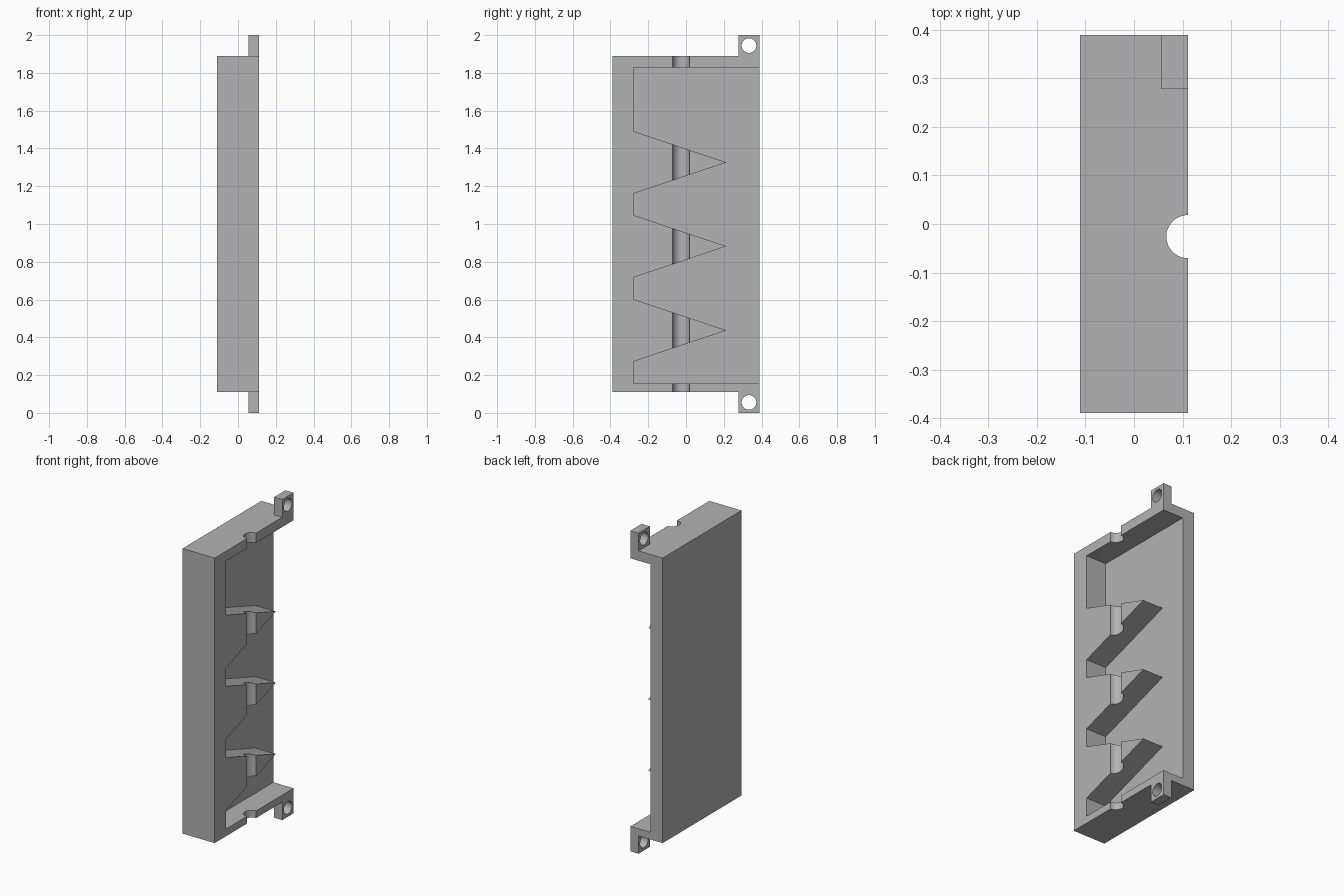
import bpy
import bmesh
from mathutils import Matrix, Vector

cube = bpy.data.objects.get("Cube")
if cube:
    bpy.data.objects.remove(cube, do_unlink=True)

# Overall measures
U = 1 / 18                      # base module
X, Y = 2 * U, 7 * U             # half depth and half width
BOTTOM, TOP = 2 * U, 34 * U     # body height range
FLOOR = -X + 1.5 * U            # cavity floor
INNER = -5 * U                  # inside of the front wall

grey = bpy.data.materials.new("plain grey")
grey.use_nodes = True
colour = (0.448, 0.448, 0.448, 1)
grey.diffuse_color = colour
grey.node_tree.nodes["Principled BSDF"].inputs["Base Color"].default_value = colour


def add_object(name, bm):
    bmesh.ops.recalc_face_normals(bm, faces=bm.faces)
    mesh = bpy.data.meshes.new(name)
    bm.to_mesh(mesh)
    bm.free()
    obj = bpy.data.objects.new(name, mesh)
    bpy.context.collection.objects.link(obj)
    mesh.materials.append(grey)
    return obj


def prism(name, outline, x0, x1):
    """Extrude a (y, z) outline along x."""
    bm = bmesh.new()
    face = bm.faces.new([bm.verts.new((x0, y, z)) for y, z in outline])
    new = bmesh.ops.extrude_face_region(bm, geom=[face])["geom"]
    verts = [v for v in new if isinstance(v, bmesh.types.BMVert)]
    bmesh.ops.translate(bm, verts=verts, vec=(x1 - x0, 0, 0))
    return add_object(name, bm)


def block(name, y0, y1, z0, z1, x0, x1):
    return prism(name, [(y0, z0), (y1, z0), (y1, z1), (y0, z1)], x0, x1)


def rod(name, centre, radius, length, axis):
    bm = bmesh.new()
    turn = Vector((0, 0, 1)).rotation_difference(axis).to_matrix().to_4x4()
    bmesh.ops.create_cone(bm, cap_ends=True, segments=48, radius1=radius,
                          radius2=radius, depth=length,
                          matrix=Matrix.Translation(centre) @ turn)
    return add_object(name, bm)


def combine(target, tool, operation):
    """Apply a boolean and discard the helper."""
    mod = target.modifiers.new("combine", "BOOLEAN")
    mod.object, mod.operation, mod.solver = tool, operation, "EXACT"
    bpy.context.view_layer.update()
    result = bpy.data.meshes.new_from_object(
        target.evaluated_get(bpy.context.evaluated_depsgraph_get()))
    target.modifiers.clear()
    target.data = result
    bpy.data.objects.remove(tool, do_unlink=True)


# Body with mounting lugs at the back corners, as one outline per depth
housing = block("toothed_housing", -Y, Y, BOTTOM, TOP, -X, X)
for z0, z1 in ((0, BOTTOM + U / 2), (TOP - U / 2, 2)):
    combine(housing, block("lug", Y - 2 * U, Y, z0, z1, X - U, X), "UNION")

# Cavity, open at the back, leaving three pointed teeth
outline = [(Y + U, 0.156), (Y + U, 1.828), (INNER, 1.828)]
for tip in (1.326, 0.882, 0.437):
    outline += [(INNER, tip + 0.165), (0.214, tip), (INNER, tip - 0.165)]
outline.append((INNER, 0.156))
combine(housing, prism("cavity_cutter", outline, FLOOR, X + U), "DIFFERENCE")

# Half-round rod groove through the end walls and teeth
combine(housing, rod("groove_cutter", (X, -0.026, 1), 0.0445, 3,
                     Vector((0, 0, 1))), "DIFFERENCE")

# Lug screw holes
for z in (U, 2 - U):
    combine(housing, rod("hole_cutter", (X, 6 * U, z), 0.039, 4 * U,
                         Vector((1, 0, 0))), "DIFFERENCE")

housing.data.name = "toothed_housing"
bpy.ops.object.select_all(action="DESELECT")
housing.select_set(True)
bpy.context.view_layer.objects.active = housing
bpy.ops.object.shade_smooth_by_angle()
